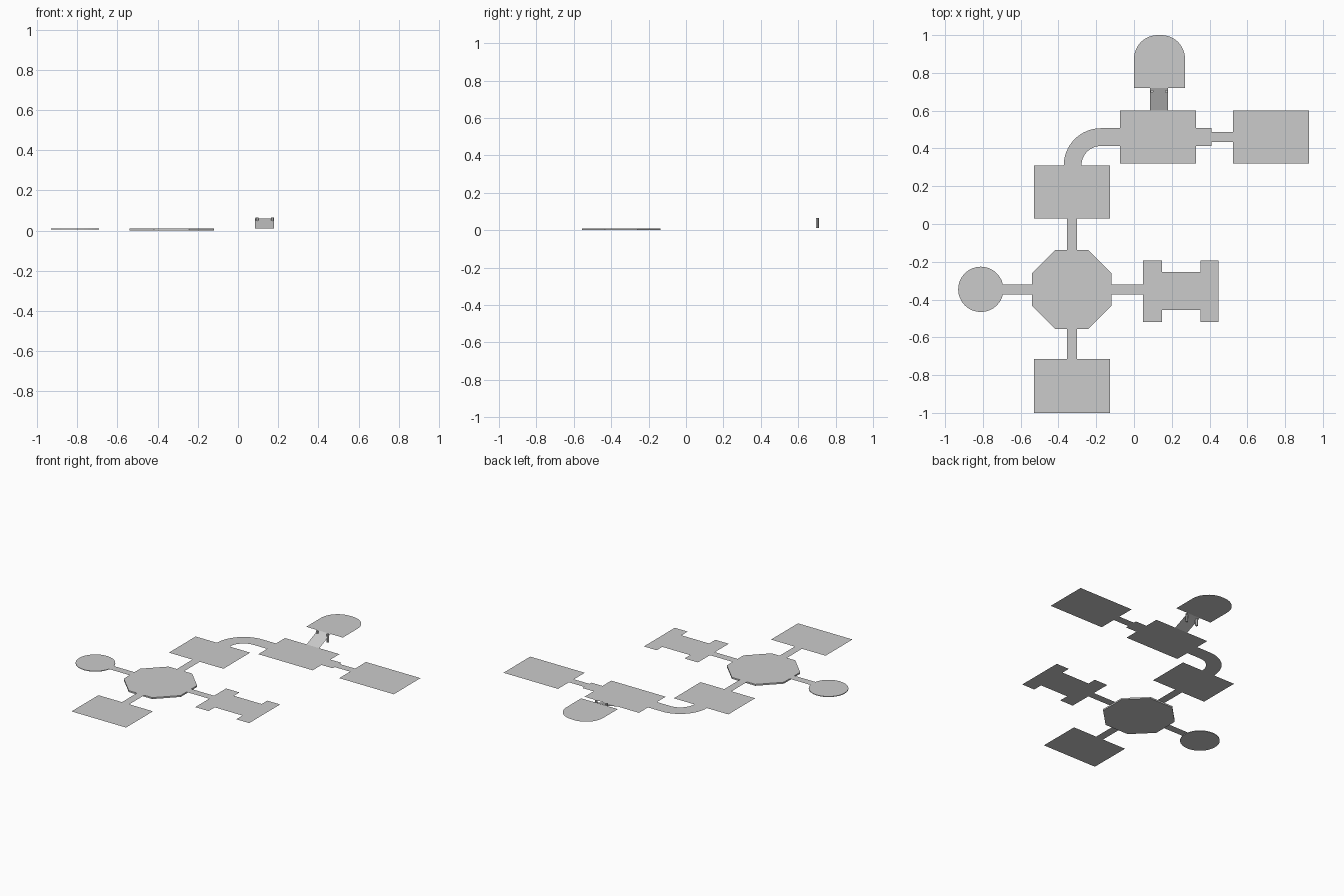
import bpy, bmesh, math

if "Cube" in bpy.data.objects:
    bpy.data.objects.remove(bpy.data.objects["Cube"])

Z = 0.01        # floor level
UP = 0.06       # raised deck level


def sheet(name, pts, z=Z, depth=0.0):
    """Flat outline, optionally extruded downwards. Points may carry their own z."""
    bm = bmesh.new()
    face = bm.faces.new([bm.verts.new(p if len(p) == 3 else (*p, z)) for p in pts])
    if depth:
        out = bmesh.ops.extrude_face_region(bm, geom=[face], use_keep_orig=True)
        low = [g for g in out["geom"] if isinstance(g, bmesh.types.BMVert)]
        bmesh.ops.translate(bm, verts=low, vec=(0, 0, -depth))
        bmesh.ops.recalc_face_normals(bm, faces=bm.faces)
    elif face.normal.z < 0 or face.calc_area() == 0:
        face.normal_flip()
    me = bpy.data.meshes.new(name)
    bm.to_mesh(me)
    bm.free()
    ob = bpy.data.objects.new(name, me)
    bpy.context.collection.objects.link(ob)
    return ob


def rect(name, x0, x1, y0, y1):
    return sheet(name, [(x0, y0), (x1, y0), (x1, y1), (x0, y1)])


def arc(cx, cy, r, a0, a1, n):
    return [(cx + r * math.cos(math.radians(a0 + (a1 - a0) * i / n)),
             cy + r * math.sin(math.radians(a0 + (a1 - a0) * i / n))) for i in range(n + 1)]


# Rectangular rooms
rect("south_room", -0.53, -0.127, -1.0, -0.716)
rect("north_room", -0.53, -0.127, 0.028, 0.31)
rect("upper_room", -0.074, 0.328, 0.32, 0.602)
rect("east_room", 0.524, 0.927, 0.32, 0.602)

# Straight corridors
rect("south_corridor", -0.356, -0.302, -0.716, -0.557)
rect("north_corridor", -0.356, -0.302, -0.137, 0.028)
rect("west_corridor", -0.695, -0.54, -0.373, -0.321)
rect("hall_corridor", -0.12, 0.048, -0.373, -0.321)
rect("wide_corridor", 0.328, 0.41, 0.413, 0.507)
rect("narrow_corridor", 0.41, 0.524, 0.434, 0.487)

# Octagonal hub and round room, both with thickness
hub_r = 0.21 / math.cos(math.pi / 8)
sheet("octagon_hub", arc(-0.33, -0.347, hub_r, 22.5, 337.5, 7), depth=Z)
sheet("round_room", arc(-0.811, -0.346, 0.12, 0, 348.75, 31), depth=0.004)

# H-shaped hall
xa, xb, xc, xd = 0.048, 0.147, 0.352, 0.447
lo, li, hi, ho = -0.52, -0.455, -0.253, -0.194
sheet("h_shaped_hall", [(xa, lo), (xb, lo), (xb, li), (xc, li), (xc, lo), (xd, lo),
                        (xd, ho), (xc, ho), (xc, hi), (xb, hi), (xb, ho), (xa, ho)])

# Curved corridor
sheet("curved_corridor", [(-0.074, 0.413), (-0.074, 0.507)]
      + arc(-0.175, 0.31, 0.197, 90, 180, 16) + arc(-0.175, 0.31, 0.103, 180, 90, 16))

# Ramp, rounded raised deck and its two posts
sheet("ramp", [(0.085, 0.602, Z), (0.18, 0.602, Z), (0.18, 0.72, UP), (0.085, 0.72, UP)])
sheet("raised_deck", [(0.0, 0.72), (0.27, 0.72)]
      + arc(0.145, 0.875, 0.125, 0, 90, 12) + arc(0.125, 0.875, 0.125, 90, 180, 12), z=UP)
for side in (-1, 1):
    bpy.ops.mesh.primitive_cylinder_add(vertices=12, radius=0.008, depth=0.055,
                                        location=(0.133 + side * 0.038, 0.702, 0.0385))
    bpy.context.object.name = "deck_post"
    bpy.ops.object.shade_smooth_by_angle()
